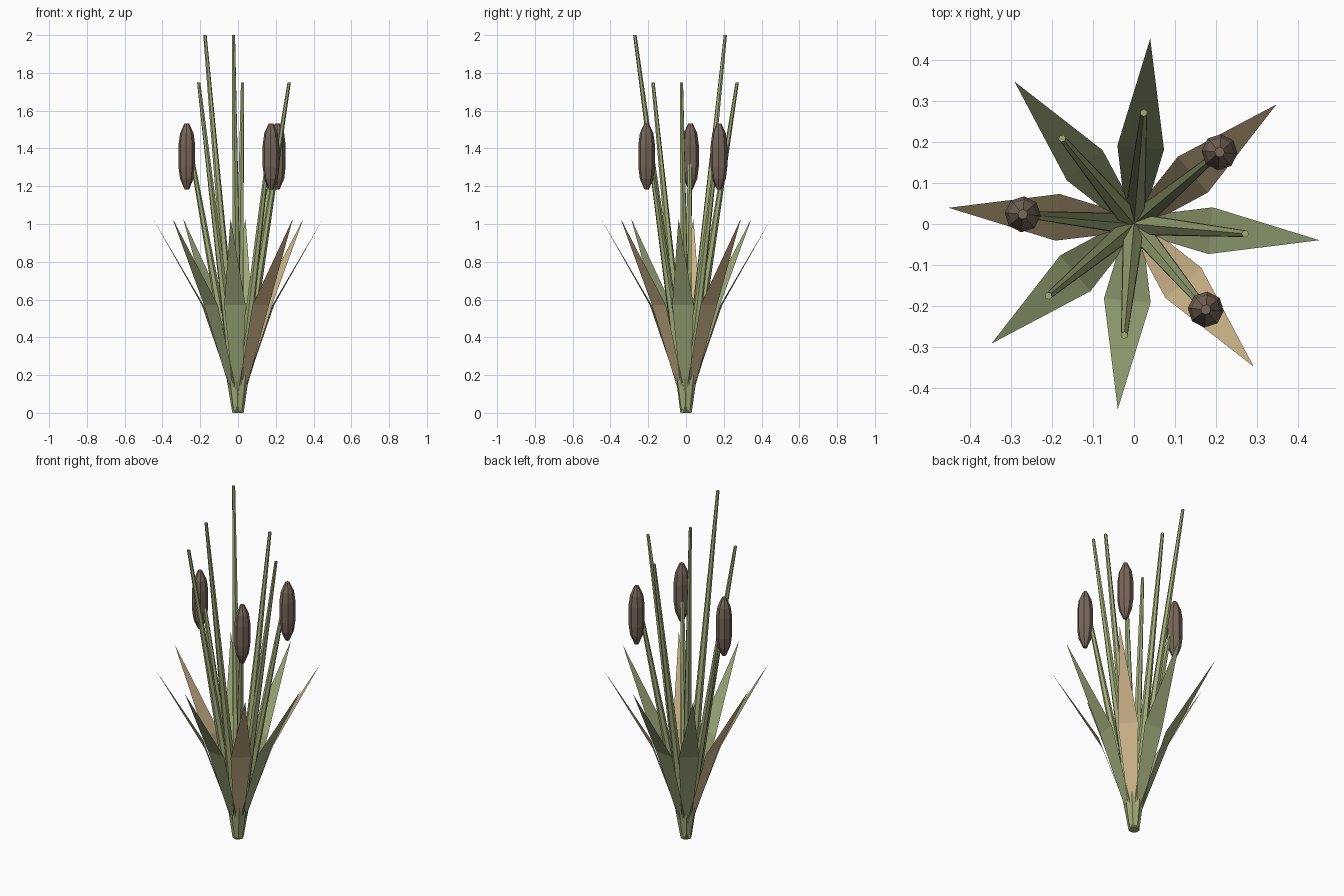
import bpy, bmesh, math
from mathutils import Vector, Matrix

if "Cube" in bpy.data.objects:
    bpy.data.objects.remove(bpy.data.objects["Cube"])


def material(name, rgb):
    m = bpy.data.materials.new(name)
    m.diffuse_color = (*rgb, 1)
    m.use_nodes = True
    m.node_tree.nodes["Principled BSDF"].inputs["Base Color"].default_value = m.diffuse_color
    return m


LEAF = material("leaf green", (0.33, 0.39, 0.19))
DRY = material("dry tan", (0.60, 0.45, 0.25))
STALK = material("stalk green", (0.36, 0.42, 0.19))
SPIKE = material("spike brown", (0.19, 0.135, 0.10))


def finish(name, bm, mat):
    mesh = bpy.data.meshes.new(name)
    bm.to_mesh(mesh)
    bm.free()
    mesh.materials.append(mat)
    ob = bpy.data.objects.new(name, mesh)
    bpy.context.collection.objects.link(ob)
    return ob


def leaf(name, angle, mat):
    # flat blade bent outward at its widest point: radius, height, half width
    bm = bmesh.new()
    r = [(0.0, 0.02, 0.018), (0.187, 0.57, 0.057)]
    (a, b), (c, d) = [[bm.verts.new((x, s * w, z)) for s in (-1, 1)] for x, z, w in r]
    tip = bm.verts.new((0.453, 0, 1.03))
    bm.faces.new((a, c, d, b))
    bm.faces.new((c, tip, d))
    bm.transform(Matrix.Rotation(angle, 4, 'Z'))
    finish(name, bm, mat)


def lathe(name, rings, sides, mat, angle):
    # stacked horizontal rings: centre radius, height, ring radius
    bm = bmesh.new()
    loops = [[bm.verts.new((x + w * math.cos(math.tau * i / sides),
                            w * math.sin(math.tau * i / sides), z))
              for i in range(sides)] for x, z, w in rings]
    for lo, hi in zip(loops, loops[1:]):
        for i in range(sides):
            j = (i + 1) % sides
            bm.faces.new((lo[i], lo[j], hi[j], hi[i]))
    bm.faces.new(loops[0][::-1])
    bm.faces.new(loops[-1])
    bm.transform(Matrix.Rotation(angle, 4, 'Z'))
    finish(name, bm, mat)


# eight blades, each with a stalk in front of it; short stalks carry seed spikes
heights = [1.75, 1.5, 1.75, 2.0, 1.5, 1.75, 2.0, 1.5]
for k, h in enumerate(heights):
    ang = math.radians(45 * k - 5)
    seeded = h == 1.5
    leaf(f"leaf_{k}", ang, DRY if seeded else LEAF)
    lathe(f"stalk_{k}", [(0, 0, 0.03), (0.272, h, 0.009)], 6, STALK, ang)
    if seeded:
        spike = [(0.272, z, w) for z, w in
                 ((1.183, 0.012), (1.24, 0.036), (1.30, 0.044),
                  (1.42, 0.044), (1.48, 0.036), (1.533, 0.012))]
        lathe(f"seed_spike_{k}", spike, 8, SPIKE, ang)
